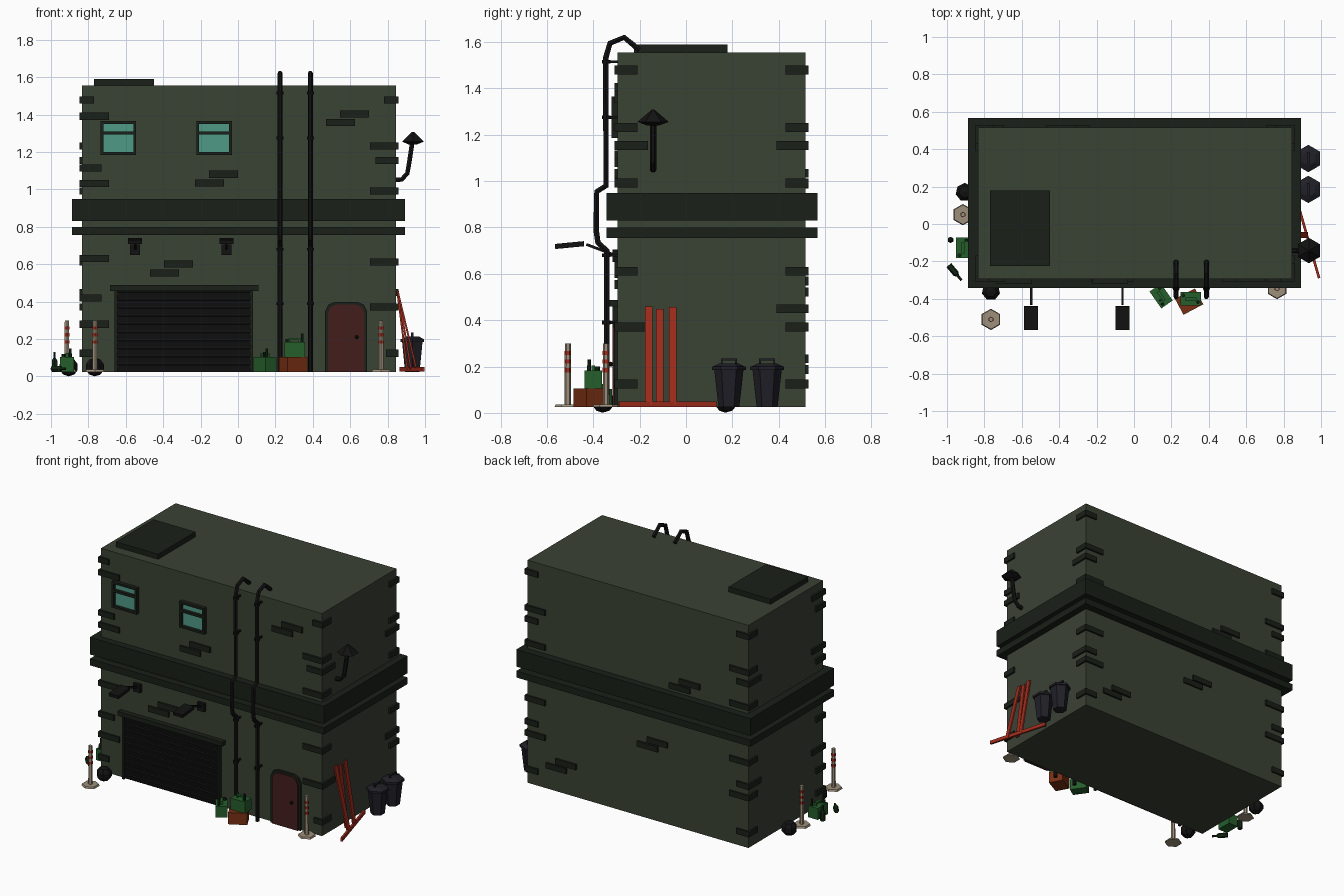
import bpy, bmesh, math
from mathutils import Matrix, Vector

if "Cube" in bpy.data.objects:
    bpy.data.objects.remove(bpy.data.objects["Cube"])

def mat(name, r, g, b):
    m = bpy.data.materials.new(name)
    m.diffuse_color = (r, g, b, 1)
    m.use_nodes = True
    m.node_tree.nodes["Principled BSDF"].inputs["Base Color"].default_value = m.diffuse_color
    return m

WALL = mat("wall_green", .042, .054, .034)
TRIM = mat("dark_trim", .010, .014, .009)
BLACK = mat("black_metal", .006, .006, .006)
GLASS = mat("teal_glass", .08, .32, .24)
DOOR = mat("door_red", .055, .013, .012)
RED = mat("plank_red", .35, .025, .012)
GREEN = mat("can_green", .018, .11, .024)
BOTTLE = mat("bottle_green", .006, .02, .007)
ORANGE = mat("crate_orange", .18, .028, .006)
TAN = mat("post_tan", .34, .28, .20)
NAVY = mat("bin_navy", .014, .014, .020)

class Part:
    """Collects primitives into one mesh object."""
    def __init__(self, name, m):
        self.name, self.m, self.bm = name, m, bmesh.new()
    def box(self, x0, x1, y0, y1, z0, z1, base=Matrix()):
        c = Vector(((x0 + x1) / 2, (y0 + y1) / 2, (z0 + z1) / 2))
        s = Matrix.Diagonal((x1 - x0, y1 - y0, z1 - z0, 1))
        bmesh.ops.create_cube(self.bm, size=1, matrix=base @ Matrix.Translation(c) @ s)
        return self
    def cone(self, x, y, z0, z1, r0, r1, n=6, base=Matrix()):
        bmesh.ops.create_cone(self.bm, cap_ends=True, segments=n, radius1=r0, radius2=r1, depth=z1 - z0,
                              matrix=base @ Matrix.Translation((x, y, (z0 + z1) / 2)))
        return self
    def beam(self, p, q, w, t, side):
        p, q = Vector(p), Vector(q)
        z = (q - p).normalized()
        x = Vector(side).cross(z).normalized()
        y = z.cross(x)
        m = Matrix((x, y, z)).transposed().to_4x4()
        m.translation = p
        return self.box(-t / 2, t / 2, -w / 2, w / 2, 0, (q - p).length, m)
    def extrude(self, pts, y0, y1):
        f = self.bm.faces.new([self.bm.verts.new((x, y0, z)) for x, z in pts])
        r = bmesh.ops.extrude_face_region(self.bm, geom=[f])
        bmesh.ops.translate(self.bm, vec=(0, y1 - y0, 0),
                            verts=[v for v in r["geom"] if isinstance(v, bmesh.types.BMVert)])
        return self
    def done(self):
        bmesh.ops.recalc_face_normals(self.bm, faces=self.bm.faces)
        me = bpy.data.meshes.new(self.name)
        self.bm.to_mesh(me)
        self.bm.free()
        me.materials.append(self.m)
        ob = bpy.data.objects.new(self.name, me)
        bpy.context.collection.objects.link(ob)
        return ob

def tube(name, pts, r, m):
    cu = bpy.data.curves.new(name, 'CURVE')
    cu.dimensions, cu.bevel_depth, cu.bevel_resolution, cu.use_fill_caps = '3D', r, 1, True
    s = cu.splines.new('POLY')
    s.points.add(len(pts) - 1)
    for sp, p in zip(s.points, pts):
        sp.co = (*p, 1)
    tmp = bpy.data.objects.new(name + "_curve", cu)
    bpy.context.collection.objects.link(tmp)
    me = bpy.data.meshes.new_from_object(tmp.evaluated_get(bpy.context.evaluated_depsgraph_get()))
    bpy.data.objects.remove(tmp)
    me.materials.clear()
    me.materials.append(m)
    for p in me.polygons:
        p.use_smooth = False
    ob = bpy.data.objects.new(name, me)
    bpy.context.collection.objects.link(ob)

X0, X1, Y0, Y1, G = -.835, .845, -.295, .515, .025

# Building shell, cornice bands, roof hatch
Part("building_walls", WALL).box(X0, X1, Y0, Y1, G, 1.555).done()
Part("cornice_bands", TRIM).box(-.887, .893, -.343, .567, .83, .948).box(-.887, .893, -.343, .567, .755, .80).done()
Part("roof_hatch", TRIM).box(-.77, -.45, -.225, .18, 1.55, 1.59).done()

# Corner bricks: (z, length along x, length along y)
right = [(1.46, .065, .085), (1.212, .14, .085), (1.135, .11, .13), (.973, .14, .085),
         (.592, .14, .085), (.352, .14, .13), (.105, .055, .085)]
left = [(1.46, .065, .13), (1.372, .145, .085), (1.095, .105, .13), (1.012, .145, .085),
        (.612, .145, .085), (.40, .105, .13), (.26, .145, .085), (.105, .065, .085)]
back = [(1.46, .085, .085), (1.212, .14, .085), (1.135, .085, .125), (.973, .14, .085),
        (.592, .14, .085), (.43, .085, .125), (.352, .14, .085), (.105, .085, .085)]
bricks = Part("corner_bricks", TRIM)
e, bh = .013, .038
for cx, cy, rows in ((X0, Y0, left), (X1, Y0, right), (X0, Y1, back), (X1, Y1, back)):
    sx, sy = (1 if cx < 0 else -1), (1 if cy < 0 else -1)
    for z, lx, ly in rows:
        # L shaped brick around the corner
        xs, ys = sorted((cx - sx * e, cx + sx * lx)), sorted((cy - sy * e, cy + sy * .01))
        bricks.box(*xs, *ys, z, z + bh)
        xs, ys = sorted((cx - sx * e, cx + sx * .01)), sorted((cy + sy * .01, cy + sy * ly))
        bricks.box(*xs, *ys, z, z + bh)
bricks.done()

# Loose brick pairs on front and back walls
pairs = Part("wall_bricks", TRIM)
for y, s, spots in ((Y0, 1, [(.585, 1.38), (-.115, 1.057), (-.355, .577)]),
                    (Y1, -1, [(-.354, 1.01), (-.11, .545), (.585, .21)])):
    for x, z in spots:
        for dx, dz in ((.0375 * s, .005), (-.0375 * s, -.042)):
            pairs.box(x + dx - .078, x + dx + .078, y - e, y + e, z + dz, z + dz + bh)
pairs.done()

# Windows
for i, x in enumerate((-.64, -.128)):
    f = Part(f"window_frame_{i}", TRIM)
    for a, b, c, d in ((-.095, -.08, 1.185, 1.365), (.08, .095, 1.185, 1.365), (-.08, .08, 1.185, 1.2),
                       (-.08, .08, 1.35, 1.365), (-.08, .08, 1.293, 1.31)):
        f.box(x + a, x + b, -.322, -.29, c, d)
    f.done()
    Part(f"window_glass_{i}", GLASS).box(x - .085, x + .085, -.302, -.29, 1.19, 1.36).done()

# Garage door: frame, backing and slanted slats
Part("garage_frame", TRIM).box(-.66, -.645, -.318, -.29, G, .46).box(.065, .08, -.318, -.29, G, .46) \
    .box(-.685, .11, -.33, -.29, .458, .488).done()
Part("garage_backing", BLACK).box(-.65, .07, -.299, -.29, G, .46).done()
slats = Part("garage_slats", BLACK)
n = 10
for i in range(n):
    z, h = G + i * .433 / n, .433 / n
    slats.beam((-.645, -.304, z + h * .5), (.065, -.304, z + h * .5), h * .7, .012, (0, -.25, 1))
slats.done()

# Arched entrance door
def arch(w, top, c):
    return [(.578 - w, G), (.578 + w, G), (.578 + w, top - c), (.578 + w - c * .35, top - c * .3),
            (.578 + w - c, top), (.578 - w + c, top), (.578 - w + c * .35, top - c * .3), (.578 - w, top - c)]
Part("door_frame", TRIM).extrude(arch(.113, .398, .05), -.31, -.29).done()
Part("entrance_door", DOOR).extrude(arch(.098, .384, .045), -.318, -.29).done()
bpy.ops.mesh.primitive_uv_sphere_add(segments=6, ring_count=4, radius=.011, location=(.635, -.325, .21))
knob = bpy.context.object
knob.name = "door_knob"
knob.data.materials.append(BLACK)

# Drain pipes with collars and wall brackets
for i, x in enumerate((.225, .387)):
    path = [(-.342, G), (-.342, .70), (-.38, .735), (-.388, .79), (-.385, .955), (-.345, .98),
            (-.347, 1.53), (-.328, 1.595), (-.267, 1.62), (-.2, 1.565)]
    tube(f"drain_pipe_{i}", [(x, y, z) for y, z in path], .014, BLACK)
    c = Part(f"pipe_collars_{i}", BLACK)
    for z in (.39, .68, 1.275, 1.515):
        c.cone(x, -.344, z - .008, z + .008, .019, .019, 8).box(x - .005, x + .005, -.344, -.29, z - .006, z + .006)
    c.done()

# Wall lamps over the garage
for i, x in enumerate((-.55, -.062)):
    Part(f"wall_lamp_{i}", BLACK).box(x - .027, x + .027, -.318, -.29, .65, .705) \
        .beam((x, -.305, .68), (x, -.43, .727), .012, .012, (1, 0, 0)) \
        .beam((x, -.44, .73), (x, -.565, .718), .074, .022, (1, 0, 0)).done()

# Side vent with conical cap
tube("vent_pipe", [(.84, -.142, 1.05), (.875, -.142, 1.053), (.905, -.142, 1.085), (.915, -.142, 1.14),
                   (.933, -.142, 1.26)], .014, BLACK)
Part("vent_cap", BLACK).cone(.935, -.142, 1.255, 1.308, .068, .006).cone(.935, -.142, 1.24, 1.255, .025, .066).done()

# Trash bins
for i, y in enumerate((.185, .35)):
    x = .932
    Part(f"trash_bin_{i}", NAVY).cone(x, y, G, .185, .045, .063).done()
    Part(f"bin_lid_{i}", NAVY).cone(x, y, .185, .20, .073, .073).cone(x, y, .20, .214, .068, .04) \
        .box(x - .006, x + .006, y - .035, y - .027, .205, .235).box(x - .006, x + .006, y + .027, y + .035, .205, .235) \
        .box(x - .006, x + .006, y - .035, y + .035, .227, .235).done()

# Leaning planks and one on the ground
p = Part("red_planks", RED)
p.beam((.87, .13, .038), (.99, -.29, .038), .024, .014, (0, 0, 1))
for y, xb, xt, zt in ((-.16, .955, .853, .458), (-.113, .905, .853, .448), (-.058, .925, .855, .455)):
    p.beam((xb, y, .035), (xt, y, zt), .032, .01, (0, 1, 0))
p.done()

# Striped posts
for i, (x, y) in enumerate(((-.915, .05), (-.765, -.51), (.765, -.345))):
    Part(f"post_{i}", TAN).cone(x, y, G, .037, .057, .052).cone(x, y, .037, .30, .014, .013).done()
    s = Part(f"post_stripes_{i}", RED)
    for z in (.175, .213, .25):
        s.cone(x, y, z, z + .018, .0148, .0148)
    s.done()

# Black sacks
for i, (x, y) in enumerate(((-.905, .17), (-.765, -.36))):
    bpy.ops.mesh.primitive_uv_sphere_add(segments=7, ring_count=5, radius=.052, location=(x, y, .05))
    o = bpy.context.object
    o.name = f"sack_{i}"
    o.scale.z = .95
    o.data.materials.append(BLACK)

# Fuel cans with spout and handle
def place(x, y, z, deg, tilt=0):
    return Matrix.Translation((x, y, z)) @ Matrix.Rotation(math.radians(deg), 4, 'Z') @ Matrix.Rotation(tilt, 4, 'Y')

for i, (x, y, z, a) in enumerate(((-.915, -.127, G, 90), (.145, -.385, G, -55), (.303, -.4, .105, 0))):
    b = place(x, y, z, a)
    k = Part(f"fuel_can_{i}", GREEN).box(-.055, .055, -.037, .037, 0, .078, b)
    k.box(-.03, .03, -.008, .008, .09, .1, b).box(-.03, -.02, -.008, .008, .07, .095, b).box(.02, .03, -.008, .008, .07, .095, b)
    k.done()
    Part(f"can_spout_{i}", BOTTLE).cone(.04, -.018, .078, .125, .009, .007, 6, b) \
        .cone(-.04, .018, .078, .095, .011, .011, 6, b).done()

# Orange crate under the top can
Part("orange_crate", ORANGE).box(-.06, .06, -.048, .048, 0, .08, place(.295, -.415, G, 28)).done()

# Bottles, one lying down
for i, b in enumerate((place(-.981, -.085, G, 0), place(.14, -.408, G, 0), place(-.99, -.22, .041, -50, math.pi / 2))):
    Part(f"bottle_{i}", BOTTLE).cone(0, 0, 0, .06, .017, .017, 6, b).cone(0, 0, .06, .075, .017, .007, 6, b) \
        .cone(0, 0, .075, .105, .007, .007, 6, b).done()
